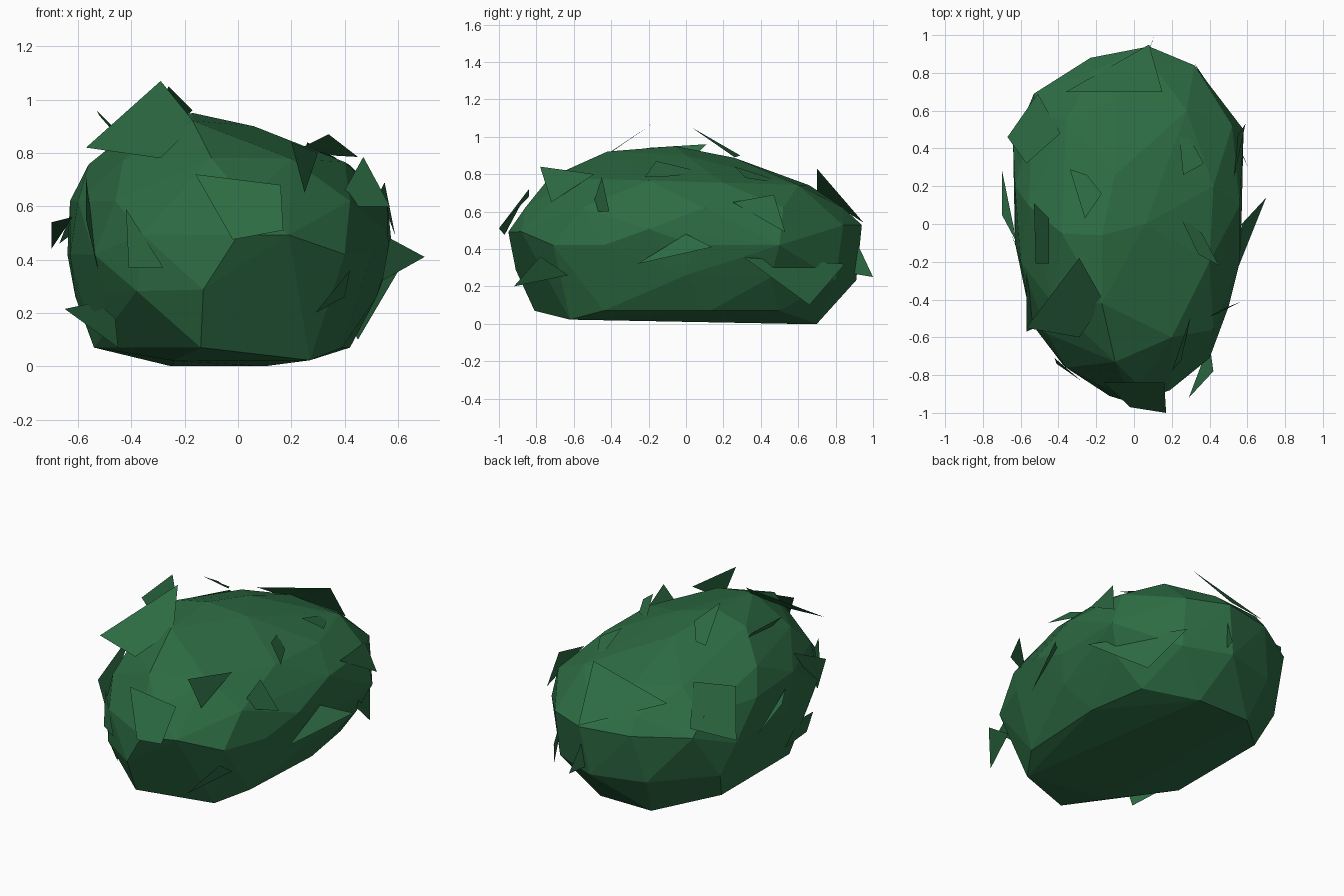
import bpy, bmesh

green = bpy.data.materials.new("leaf green")
green.diffuse_color = (0.026, 0.148, 0.056, 1)


def finish(name, bm):
    mesh = bpy.data.meshes.new(name)
    bm.to_mesh(mesh)
    bm.free()
    mesh.materials.append(green)
    obj = bpy.data.objects.new(name, mesh)
    bpy.context.collection.objects.link(obj)
    return obj


# Bush body: faceted hull over stacked outlines, (height, front-to-back tilt, outline)
rings = [
    (0.01, -0.02, [(-.24, -.52), (.27, -.62), (.10, .55), (-.25, .70), (.10, .70)]),
    (0.07, 0.0, [(-.14, -.81), (-.54, -.25), (-.54, .42), (.36, .5), (.42, .13), (.39, -.44)]),
    (0.26, -0.03, [(-.13, -.91), (.19, -.76), (.52, 0), (.50, .45), (.31, .80),
                   (.03, .91), (-.30, .82), (-.60, .52), (-.61, 0), (-.50, -.5), (-.38, -.74)]),
    (0.42, 0.0, [(.40, -.71), (.50, -.44), (.57, .05), (.58, .50), (-.64, .42), (-.63, -.1),
                 (-.54, -.53)]),
    (0.51, 0.02, [(0, -.95), (.19, -.88), (.56, -.2), (.32, .84),
                  (.08, .94), (-.23, .88), (-.53, .69), (-.36, -.76)]),
    (0.62, 0.0, [(.03, -.86), (.42, -.56), (.56, .1), (.52, .52), (.1, .84), (-.22, .81),
                 (-.53, .58), (-.63, .2), (-.60, -.2), (-.46, -.58)]),
    (0.76, -0.03, [(-.1, -.73), (.2, -.6), (.40, -.2), (.42, .2), (.28, .6), (-.1, .66),
                   (-.36, .55), (-.56, .1), (-.43, -.42)]),
    (0.90, -0.05, [(-.17, -.42), (-.38, -.05), (-.1, .26), (.06, 0)]),
    (0.95, 0.0, [(-.17, -.06)]),
]
bm = bmesh.new()
for z, tilt, outline in rings:
    for x, y in outline:
        bm.verts.new((x, y, max(0, z + tilt * y)))
bmesh.ops.convex_hull(bm, input=bm.verts[:])
spare = [v for v in bm.verts if not v.link_faces]
bmesh.ops.delete(bm, geom=spare, context='VERTS')
bmesh.ops.recalc_face_normals(bm, faces=bm.faces[:])
finish("bush_body", bm)


def leaf(name, *corners):
    """One flat leaf card from three or four corners."""
    bm = bmesh.new()
    face = bm.faces.new([bm.verts.new(c) for c in corners])
    bm.normal_update()
    middle = face.calc_center_median()
    middle.z -= 0.45
    if face.normal.dot(middle) < 0:      # turn the card outward
        face.normal_flip()
    finish(name, bm)


# Leaves on the crown
leaf("crown_leaf_large", (-.29, -.18, 1.07), (-.57, -.55, .82), (-.29, -.60, .78), (-.16, -.41, .91))
leaf("crown_leaf_middle", (-.26, .03, 1.05), (-.17, .16, .96), (-.25, .26, .89), (-.34, .29, .90))
leaf("crown_leaf_left", (-.53, .11, .96), (-.45, .03, .88), (-.45, -.21, .86), (-.52, -.21, .94))
leaf("crown_leaf_right", (.24, .05, .82), (.34, -.16, .87), (.45, -.22, .785), (.36, -.05, .79))
leaf("crown_leaf_back", (.23, .57, .74), (.37, .32, .78), (.26, .26, .84))

# Leaves on the back
leaf("back_leaf_large", (-.36, .70, .70), (.15, .70, .83), (.08, .95, .54))
leaf("back_leaf_low", (.08, .92, .42), (.11, 1.0, .25), (.06, .88, .27))

# Leaves on the left
leaf("left_leaf_back", (-.51, .69, .58), (-.39, .48, .76), (-.57, .32, .72), (-.67, .46, .46))
leaf("left_leaf_middle", (-.70, .29, .44), (-.70, .05, .54), (-.62, -.10, .56))
leaf("left_leaf_low", (-.65, -.05, .215), (-.53, -.35, .24), (-.46, -.60, .18), (-.45, -.55, .07))
leaf("left_leaf_front", (-.57, -.57, .55), (-.57, -.25, .71), (-.525, -.55, .36))

# Leaves on the front
leaf("front_leaf_middle", (-.16, -.84, .72), (.16, -.84, .68), (.17, -1.0, .51), (-.02, -.97, .475))
leaf("front_leaf_left", (-.42, -.71, .59), (-.41, -.74, .37), (-.28, -.83, .37))
leaf("front_leaf_right", (.42, -.78, .36), (.29, -.92, .20), (.40, -.63, .26))
leaf("front_leaf_high", (.20, -.78, .84), (.30, -.49, .80), (.25, -.72, .65))

# Leaves on the right
leaf("right_leaf_front", (.47, -.45, .785), (.57, -.41, .60), (.45, -.47, .60), (.40, -.49, .66))
leaf("right_leaf_middle", (.70, .14, .41), (.57, 0, .48), (.54, -.26, .32))
leaf("right_leaf_high", (.53, .25, .65), (.55, .47, .69), (.59, .53, .49))
leaf("right_leaf_low", (.60, .31, .355), (.45, .66, .10), (.32, .85, .32))
